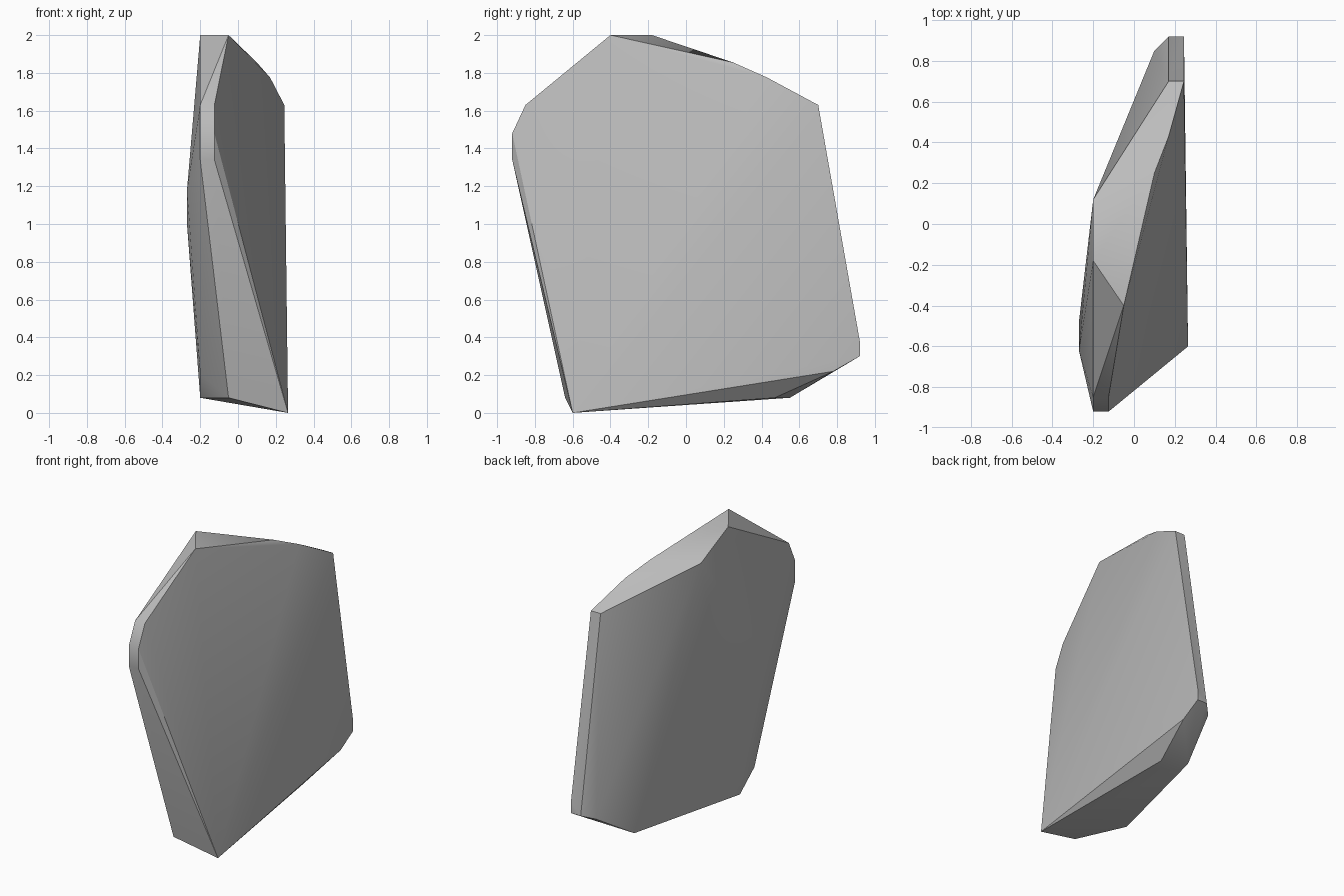
import bpy
import bmesh
import math

# Remove the default cube
cube = bpy.data.objects.get("Cube")
if cube:
    bpy.data.objects.remove(cube, do_unlink=True)

# Plain stone colour
stone = bpy.data.materials.new("stone_grey")
stone.use_nodes = True
GREY = (0.5, 0.5, 0.5, 1.0)
stone.diffuse_color = GREY
stone.node_tree.nodes["Principled BSDF"].inputs["Base Color"].default_value = GREY

# Corners of the chipped slab, grouped by region
foot = [(.265, -.6, 0), (-.05, -.64, .08), (-.2, -.31, .08), (-.2, -.47, .21),
        (.17, .47, .08), (.015, .55, .08)]
rear = [(.245, .92, .38), (.245, .92, .3), (.17, .92, .3), (.1, .85, .27),
        (.245, .78, .22), (.245, .7, 1.63), (.17, .7, 1.63)]
crown = [(-.05, -.4, 2), (-.2, -.18, 2), (-.2, .12, 1.86), (.1, .25, 1.855),
         (.17, .43, 1.775)]
side = [(-.27, -.62, 1.18), (-.27, -.48, 1.0)]
# The narrow front edge has matching corners on both sides
front = [(x, y, z) for x in (-.2, -.125)
         for y, z in ((-.92, 1.34), (-.92, 1.48), (-.85, 1.63))]

# Wrap the corners in a convex skin
bm = bmesh.new()
for corner in foot + rear + crown + side + front:
    bm.verts.new(corner)
bmesh.ops.convex_hull(bm, input=bm.verts[:])
loose = [v for v in bm.verts if not v.link_faces]
bmesh.ops.delete(bm, geom=loose, context='VERTS')
bmesh.ops.recalc_face_normals(bm, faces=bm.faces[:])

mesh = bpy.data.meshes.new("rock_slab")
bm.to_mesh(mesh)
bm.free()
mesh.materials.append(stone)
rock = bpy.data.objects.new("rock_slab", mesh)
bpy.context.collection.objects.link(rock)

# Soft faces with crisp creases
bpy.ops.object.select_all(action='DESELECT')
rock.select_set(True)
bpy.context.view_layer.objects.active = rock
bpy.ops.object.shade_smooth_by_angle(angle=math.radians(30))
